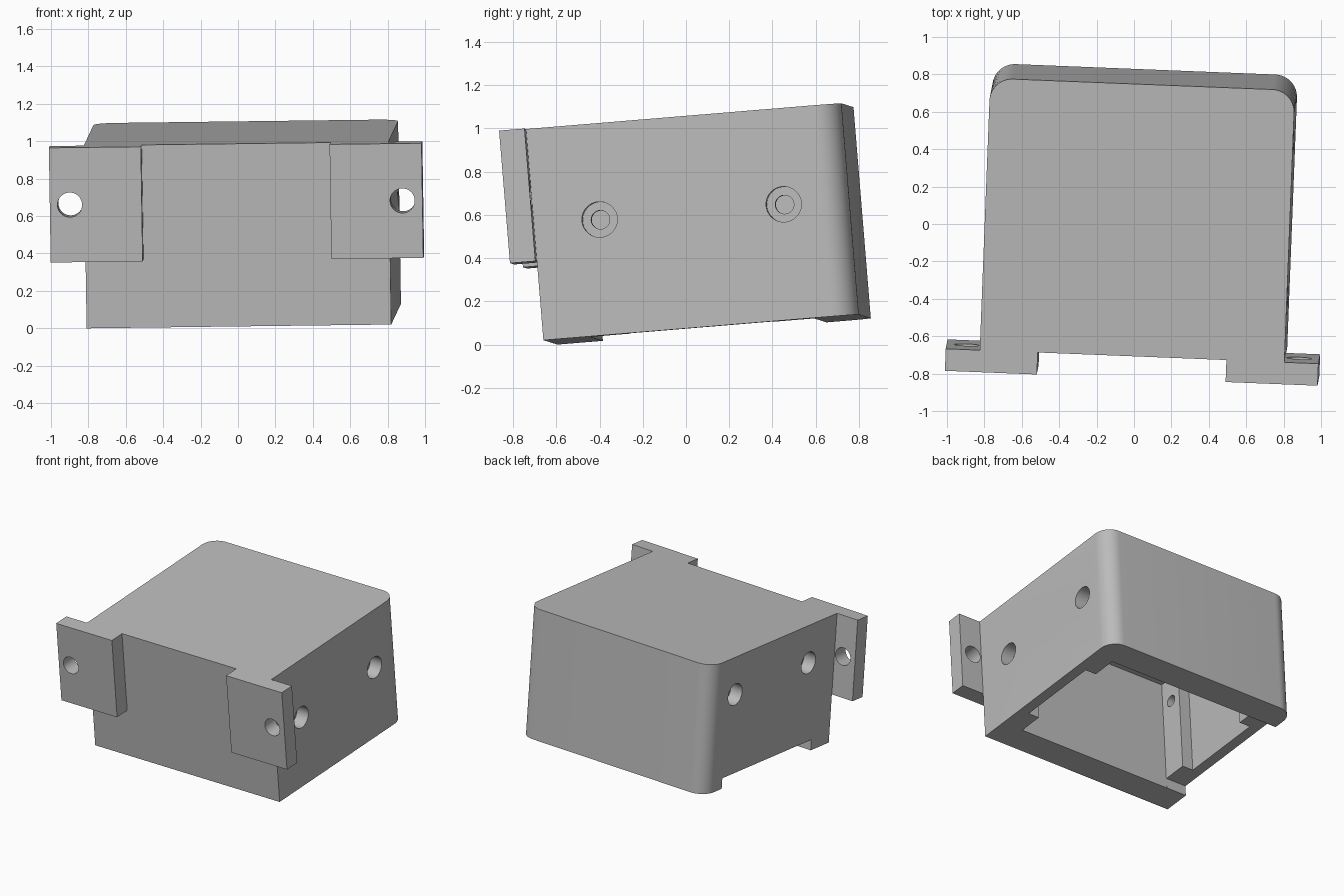
import bpy, bmesh, math
from mathutils import Matrix, Vector

cube = bpy.data.objects.get("Cube")
if cube:
    bpy.data.objects.remove(cube, do_unlink=True)

# Main sizes in the part's own frame: origin at the front bottom centre
HALF, DEPTH, HEIGHT = 0.815, 1.46, 0.98
WALL, SIDE, THIN, ROOF = 0.21, 0.17, 0.08, 0.1

# Slightly tilted placement of the whole enclosure
ax = Vector((1, -0.04, 0.0125)).normalized()
az = Vector((-0.016, -0.082, 1))
az = (az - ax * az.dot(ax)).normalized()
ay = az.cross(ax)
TILT = Matrix((ax, ay, az)).transposed().to_4x4()
TILT.translation = Vector((0.005, -0.627, 0.01))

grey = bpy.data.materials.new("plain grey")
grey.use_nodes = True
colour = (0.5, 0.5, 0.5, 1)
grey.diffuse_color = colour
grey.node_tree.nodes["Principled BSDF"].inputs["Base Color"].default_value = colour


def make(name, bm):
    mesh = bpy.data.meshes.new(name)
    bmesh.ops.recalc_face_normals(bm, faces=bm.faces)
    bm.to_mesh(mesh)
    bm.free()
    mesh.materials.append(grey)
    ob = bpy.data.objects.new(name, mesh)
    bpy.context.collection.objects.link(ob)
    return ob


def box(name, lo, hi, back_radius=0):
    bm = bmesh.new()
    bmesh.ops.create_cube(bm, size=1)
    lo, hi = Vector(lo), Vector(hi)
    for v in bm.verts:
        v.co = Vector([a + (b - a) * (c + 0.5) for a, b, c in zip(lo, hi, v.co)])
    if back_radius:
        edges = [e for e in bm.edges
                 if abs(e.verts[0].co.z - e.verts[1].co.z) > 0.1
                 and e.verts[0].co.y > hi.y - 0.01]
        bmesh.ops.bevel(bm, geom=edges, offset=back_radius, segments=12,
                        profile=0.5, affect='EDGES')
    return make(name, bm)


def drill(centre, radius, length, axis):
    bm = bmesh.new()
    turn = Matrix.Rotation(math.pi / 2, 4, 'Y' if axis == 'X' else 'X')
    bmesh.ops.create_cone(bm, cap_ends=True, segments=40, radius1=radius,
                          radius2=radius, depth=length,
                          matrix=Matrix.Translation(centre) @ turn)
    return make("drill_cutter", bm)


def carve(ob, cutters):
    for c in cutters:
        c.hide_render = True
        m = ob.modifiers.new("cut", 'BOOLEAN')
        m.operation, m.solver, m.object = 'DIFFERENCE', 'EXACT', c
    bpy.context.view_layer.update()
    graph = bpy.context.evaluated_depsgraph_get()
    mesh = bpy.data.meshes.new_from_object(ob.evaluated_get(graph))
    ob.modifiers.clear()
    ob.data = mesh
    for c in cutters:
        bpy.data.objects.remove(c, do_unlink=True)


# Enclosure: open underneath, with four screw pillars inside
enclosure = box("enclosure", (-HALF, 0, 0), (HALF, DEPTH, HEIGHT), 0.12)
inner = HALF - SIDE
wide = HALF - THIN
cutters = [
    box("cavity_cutter", (-inner, WALL, -0.1), (inner, DEPTH - WALL, HEIGHT - ROOF)),
    box("recess_cutter", (-wide, WALL + 0.19, -0.11),
        (wide, DEPTH - WALL - 0.19, HEIGHT - ROOF - 0.001)),
    # Cable notch under the right wall
    box("notch_cutter", (-HALF - 0.1, WALL + 0.001, -0.12),
        (-inner + 0.05, DEPTH - WALL - 0.001, 0.08)),
]
# Counterbored screw holes through each side wall
for side, z in ((1, 0.535), (-1, 0.69)):
    for y in (0.305, 1.16):
        cutters.append(drill((side * HALF, y, z), 0.082, 0.2, 'X'))
        cutters.append(drill((side * (HALF - 0.1), y, z), 0.043, 0.3, 'X'))
carve(enclosure, cutters)

# Mounting ears on the front, each with a through hole
parts = [enclosure]
for side, name in ((1, "left_mounting_ear"), (-1, "right_mounting_ear")):
    xs = sorted((side * 0.505, side * 0.997))
    ear = box(name, (xs[0], -0.118, HEIGHT - 0.615), (xs[1], 0, HEIGHT))
    carve(ear, [drill((side * 0.89, -0.06, HEIGHT - 0.307), 0.066, 0.4, 'Y')])
    parts.append(ear)

# Place and shade
for ob in parts:
    ob.data.transform(TILT)
    bpy.ops.object.select_all(action='DESELECT')
    ob.select_set(True)
    bpy.context.view_layer.objects.active = ob
    bpy.ops.object.shade_smooth_by_angle(angle=math.radians(30))
